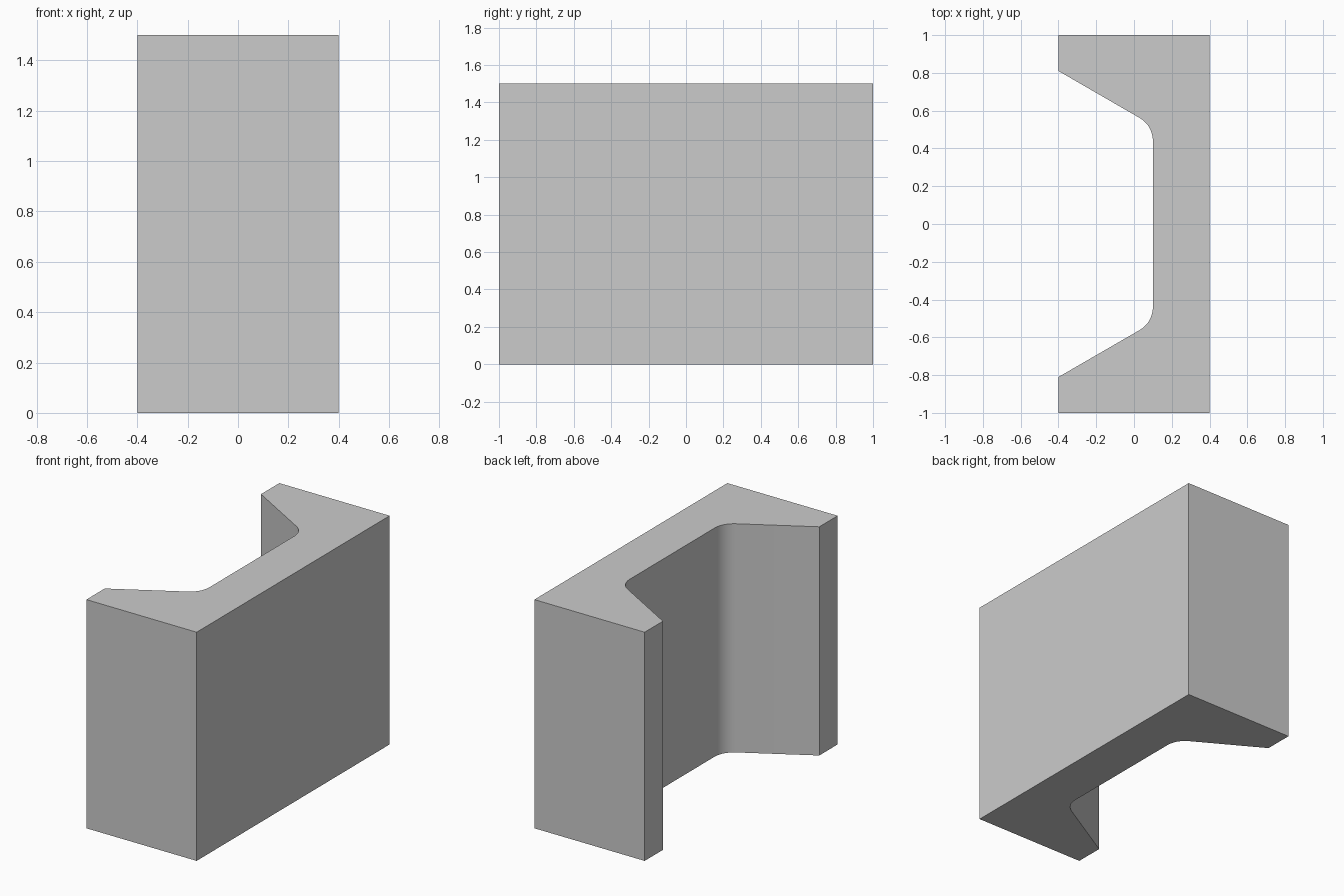
import bpy, bmesh, math

cube = bpy.data.objects.get("Cube")
if cube:
    bpy.data.objects.remove(cube, do_unlink=True)

HEIGHT = 1.5
RADIUS = 0.14
SLOPE = math.radians(30)
WEB_X, CORNER_Y = 0.1, 0.521

# Plain grey material
grey = bpy.data.materials.new("plain_grey")
grey.use_nodes = True
colour = (0.6, 0.6, 0.6, 1)
grey.diffuse_color = colour
grey.node_tree.nodes["Principled BSDF"].inputs["Base Color"].default_value = colour

# Half profile: outer wall, flange tip, sloped inner face, rounded inner corner
half = [(0.4, 1), (-0.4, 1), (-0.4, 0.81)]
turn = math.pi / 2 - SLOPE
centre_x = WEB_X - RADIUS
centre_y = CORNER_Y - RADIUS * math.tan(turn / 2)
STEPS = 8
for i in range(STEPS + 1):
    a = turn * (1 - i / STEPS)
    half.append((centre_x + RADIUS * math.cos(a), centre_y + RADIUS * math.sin(a)))
profile = half + [(x, -y) for x, y in reversed(half)]

# Channel section extruded upwards
bm = bmesh.new()
base = bm.faces.new([bm.verts.new((x, y, 0)) for x, y in profile])
top = bmesh.ops.extrude_face_region(bm, geom=[base], use_keep_orig=True)["geom"]
bmesh.ops.translate(bm, vec=(0, 0, HEIGHT),
                    verts=[v for v in top if isinstance(v, bmesh.types.BMVert)])
bmesh.ops.recalc_face_normals(bm, faces=bm.faces)
mesh = bpy.data.meshes.new("channel_block")
bm.to_mesh(mesh)
bm.free()
mesh.materials.append(grey)
block = bpy.data.objects.new("channel_block", mesh)
bpy.context.collection.objects.link(block)

# Smooth the rounded corners, keep the edges sharp
bpy.ops.object.select_all(action='DESELECT')
block.select_set(True)
bpy.context.view_layer.objects.active = block
bpy.ops.object.shade_smooth_by_angle(angle=math.radians(30))
